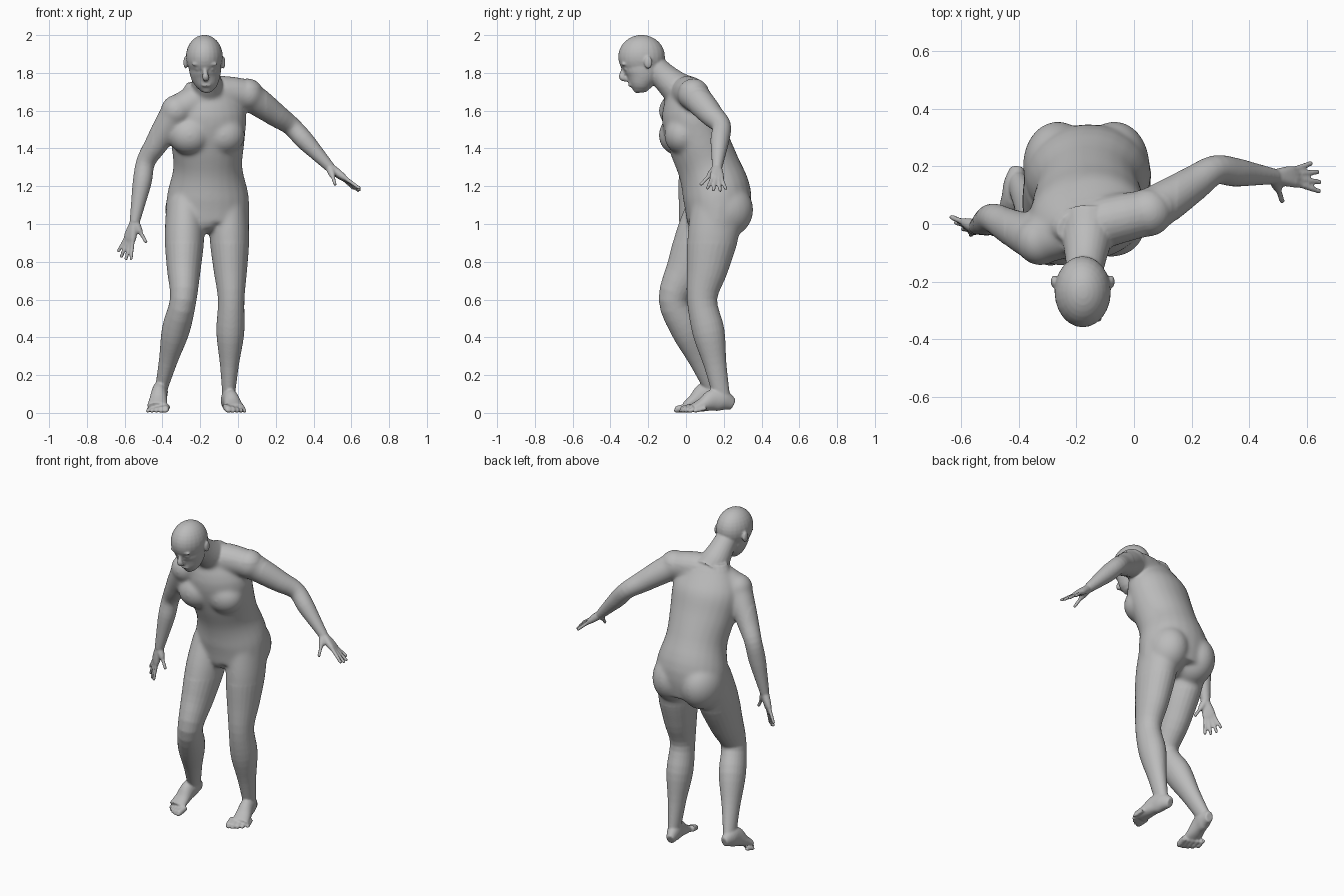
import bpy, bmesh, math
from mathutils import Vector, Matrix

if "Cube" in bpy.data.objects:
    bpy.data.objects.remove(bpy.data.objects["Cube"], do_unlink=True)

skin = bpy.data.materials.new("plain_grey")
skin.use_nodes = True
grey = (0.5, 0.5, 0.5, 1)
skin.diffuse_color = grey
skin.node_tree.nodes["Principled BSDF"].inputs["Base Color"].default_value = grey

bm = bmesh.new()
SIDES = 24
STEPS = 4


def spline(rows):
    """Run a Catmull-Rom curve through rows of equal length."""
    out = []
    last = len(rows) - 1
    for i in range(last):
        quad = (rows[max(i - 1, 0)], rows[i], rows[i + 1], rows[min(i + 2, last)])
        for step in range(STEPS):
            t = step / STEPS
            out.append([b + t / 2 * (c - a + t * (2 * a - 5 * b + 4 * c - d + t * (3 * (b - c) + d - a)))
                        for a, b, c, d in zip(*quad)])
    return out + [list(rows[last])]


def tube(path, widths, depths=None, turn=0):
    """Loft ellipses square to a path; turn twists the far end."""
    rows = spline([(*p, w, d) for p, w, d in zip(path, widths, depths or widths)])
    points = [Vector(row[:3]) for row in rows]
    span = (points[-1] - points[0]).normalized()
    upright = abs(span.z) > 0.7
    reference = Vector((0, 1, 0)) if upright else Vector((0, 0, 1))
    last = len(rows) - 1
    loops = []
    for i, (point, row) in enumerate(zip(points, rows)):
        along = (points[min(i + 1, last)] - points[max(i - 1, 0)]).normalized()
        side = along.cross(reference).normalized()
        side.rotate(Matrix.Rotation(turn * i / last, 3, along))
        up = side.cross(along)
        width, depth = row[3:]
        angles = [math.tau * k / SIDES for k in range(SIDES)]
        loops.append([bm.verts.new(point + side * width * math.cos(a) + up * depth * math.sin(a))
                      for a in angles])
    for near, far in zip(loops, loops[1:]):
        for k in range(SIDES):
            n = (k + 1) % SIDES
            bm.faces.new((near[k], near[n], far[n], far[k]))
    bm.faces.new(loops[0][::-1])
    bm.faces.new(loops[-1])


def blob(centre, radii):
    place = Matrix.Translation(centre) @ Matrix.Diagonal((*radii, 1))
    bmesh.ops.create_uvsphere(bm, u_segments=SIDES, v_segments=16, radius=1, matrix=place)


def limb(root, middle, end, widths, depths=None):
    """Two straight bones, each with sections at its thirds."""
    root, middle, end = Vector(root), Vector(middle), Vector(end)
    path = [root.lerp(middle, k / 3) for k in range(3)]
    path += [middle.lerp(end, k / 3) for k in range(4)]
    tube(path, widths, depths)


def leg(hip, knee, ankle):
    limb(hip, knee, ankle,
         widths=(0.1, 0.105, 0.09, 0.07, 0.074, 0.05, 0.032),
         depths=(0.14, 0.135, 0.11, 0.08, 0.085, 0.06, 0.044))


def foot(heel, toe, outward):
    """A wedge from heel to ball, with five toes fanned across the front."""
    heel, toe = Vector(heel), Vector(toe)
    heights = (0.03, 0.055, 0.058, 0.037, 0.022)
    path = []
    for k, height in enumerate(heights):
        spot = heel.lerp(toe, k / 5)
        spot.z += height
        path.append(spot)
    tube(path, (0.024, 0.04, 0.042, 0.048, 0.054), heights)
    forward = toe - heel
    forward.z = 0
    forward.normalize()
    across = forward.cross(Vector((0, 0, outward)))
    for k in range(5):
        size = 0.018 - 0.002 * k
        tip = toe + across * (k - 2) * 0.025 - forward * 0.003 * k * k
        tip.z = size
        root = tip - forward * 0.07
        root.z += 0.015
        tube((root, tip - forward * 0.01, tip), (size, size, size / 2))


def hand(wrist, tip, spread, thumb):
    """Fingers fan out of the wrist; their thick roots make the palm."""
    wrist, tip, spread = Vector(wrist), Vector(tip), Vector(spread)
    ends = [tip + spread * (k - 1.5) for k in range(4)]
    ends[0] = ends[0].lerp(wrist, 0.06)
    ends[3] = ends[3].lerp(wrist, 0.1)
    for end in ends + [Vector(thumb)]:
        path = [wrist.lerp(end, t) for t in (0, 0.25, 0.45, 0.58, 0.95, 1)]
        tube(path, (0.024, 0.021, 0.016, 0.0105, 0.0095, 0.006))


def arm(shoulder, elbow, wrist):
    limb(shoulder, elbow, wrist, widths=(0.08, 0.073, 0.062, 0.051, 0.05, 0.039, 0.027))


# Torso, leaning forward and turned at the shoulders
spine = [(-0.16, y, 1 + 0.15 * k) for k, y in enumerate((0.165, 0.165, 0.12, 0.06, 0.015, -0.005))]
tube(spine, widths=(0.22, 0.217, 0.183, 0.197, 0.2, 0.11),
     depths=(0.16, 0.182, 0.165, 0.16, 0.145, 0.065), turn=0.2)
for x, y in ((-0.255, -0.045), (-0.078, -0.015)):
    blob((x, y, 1.47), (0.115, 0.1, 0.105))
for x in (-0.264, -0.068):
    blob((x, 0.205, 1.075), (0.122, 0.152, 0.15))
blob((-0.165, 0.13, 1), (0.09, 0.12, 0.05))

# Shoulders, right one lower and further forward
right_shoulder = (-0.325, -0.06, 1.6)
left_shoulder = (0.05, 0.04, 1.685)
tube((right_shoulder, (-0.13, 0, 1.69), left_shoulder), (0.08, 0.09, 0.08))
for shoulder in (right_shoulder, left_shoulder):
    blob(shoulder, (0.085, 0.085, 0.085))

# Arms and hands
right_wrist = (-0.547, -0.01, 1.01)
left_wrist = (0.487, 0.165, 1.3)
arm(right_shoulder, (-0.487, 0.02, 1.33), right_wrist)
arm(left_shoulder, (0.28, 0.187, 1.52), left_wrist)
hand(right_wrist, (-0.607, -0.006, 0.815), (-0.026, 0.023, 0.012), (-0.485, -0.035, 0.9))
hand(left_wrist, (0.645, 0.163, 1.175), (-0.008, 0.036, -0.003), (0.515, 0.075, 1.205))

# Legs and feet, right knee bent forward and right heel lifted
leg((-0.28, 0.15, 1.1), (-0.29, -0.065, 0.6), (-0.408, 0.145, 0.12))
leg((-0.05, 0.17, 1.1), (-0.036, 0.085, 0.6), (-0.05, 0.19, 0.08))
foot((-0.405, 0.195, 0.07), (-0.435, -0.055, 0), 1)
foot((-0.065, 0.25, 0.015), (0, -0.02, 0), -1)

# Neck, skull and jaw
tube(((-0.16, 0.01, 1.68), (-0.163, -0.055, 1.725), (-0.168, -0.125, 1.79), (-0.175, -0.19, 1.86)),
     (0.105, 0.087, 0.07, 0.062))
blob((-0.178, -0.235, 1.885), (0.098, 0.124, 0.116))
tube(((-0.178, -0.24, 1.89), (-0.173, -0.23, 1.8), (-0.167, -0.237, 1.74), (-0.165, -0.238, 1.695)),
     widths=(0.088, 0.083, 0.062, 0.028), depths=(0.1, 0.096, 0.064, 0.032))

# Nose, lips and chin
tube(((-0.177, -0.328, 1.84), (-0.174, -0.336, 1.805), (-0.171, -0.337, 1.776), (-0.171, -0.31, 1.765)),
     (0.009, 0.012, 0.018, 0.012))
for z in (1.747, 1.734):
    blob((-0.168, -0.293, z), (0.026, 0.013, 0.008))
blob((-0.166, -0.264, 1.705), (0.028, 0.018, 0.016))

# Brows, eyes and ears
for side in (-1, 1):
    blob((-0.176 + side * 0.037, -0.329, 1.846), (0.03, 0.014, 0.01))
    blob((-0.175 + side * 0.035, -0.314, 1.82), (0.016, 0.014, 0.01))
    blob((-0.178 + side * 0.1, -0.2, 1.855), (0.011, 0.022, 0.033))

bmesh.ops.recalc_face_normals(bm, faces=bm.faces)
rough = bpy.data.meshes.new("body_parts")
bm.to_mesh(rough)
bm.free()
rough.materials.append(skin)
body = bpy.data.objects.new("body", rough)
bpy.context.collection.objects.link(body)

# Fuse the parts into one surface
fuse = body.modifiers.new("fuse", "REMESH")
fuse.mode = "VOXEL"
fuse.voxel_size = 0.006
fuse.use_smooth_shade = True
fused = bpy.data.meshes.new_from_object(body.evaluated_get(bpy.context.evaluated_depsgraph_get()))
body.modifiers.clear()
body.data = fused
bpy.data.meshes.remove(rough)

# Blend the trunk joints strongly and everything else lightly
trunk = body.vertex_groups.new(name="trunk")
trunk.add([v.index for v in fused.vertices if 0.9 < v.co.z < 1.72 and -0.45 < v.co.x < 0.15], 1, "REPLACE")
for name, rounds, group in (("blend_trunk", 60, "trunk"), ("soften", 5, "")):
    smooth = body.modifiers.new(name, "SMOOTH")
    smooth.factor = 0.5
    smooth.iterations = rounds
    smooth.vertex_group = group
